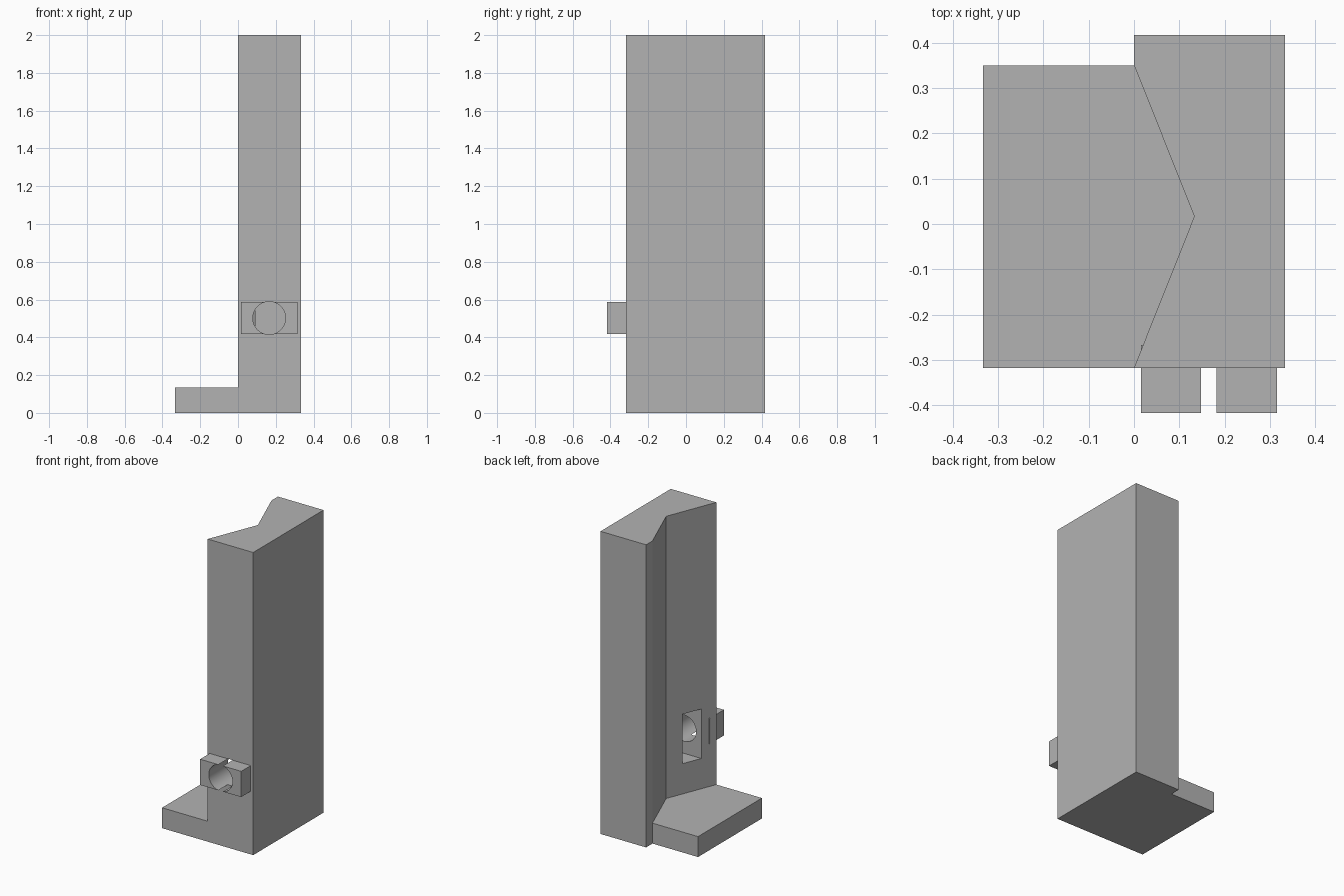
import bpy
import bmesh
import math
from mathutils import Matrix

cube = bpy.data.objects.get("Cube")
if cube:
    bpy.data.objects.remove(cube, do_unlink=True)

grey = bpy.data.materials.new("plain grey")
grey.use_nodes = True
colour = (0.45, 0.45, 0.45, 1)
grey.diffuse_color = colour
grey.node_tree.nodes["Principled BSDF"].inputs["Base Color"].default_value = colour


def finish(name, bm):
    bmesh.ops.recalc_face_normals(bm, faces=bm.faces)
    mesh = bpy.data.meshes.new(name)
    bm.to_mesh(mesh)
    bm.free()
    mesh.materials.append(grey)
    obj = bpy.data.objects.new(name, mesh)
    bpy.context.collection.objects.link(obj)
    return obj


def prism(name, outline, z0, z1):
    """Extrude a plan outline upward from z0 to z1."""
    bm = bmesh.new()
    face = bm.faces.new([bm.verts.new((x, y, z0)) for x, y in outline])
    top = bmesh.ops.extrude_face_region(bm, geom=[face])["geom"]
    verts = [g for g in top if isinstance(g, bmesh.types.BMVert)]
    bmesh.ops.translate(bm, verts=verts, vec=(0, 0, z1 - z0))
    return finish(name, bm)


def box(name, x0, x1, y0, y1, z0, z1):
    return prism(name, [(x0, y0), (x1, y0), (x1, y1), (x0, y1)], z0, z1)


def combine(target, tool, operation):
    """Apply a boolean and remove its helper."""
    tool.hide_render = True
    mod = target.modifiers.new(operation.lower(), "BOOLEAN")
    mod.operation, mod.object, mod.solver = operation, tool, "EXACT"
    bpy.ops.object.select_all(action="DESELECT")
    bpy.context.view_layer.objects.active = target
    target.select_set(True)
    bpy.ops.object.modifier_apply(modifier=mod.name)
    bpy.data.objects.remove(tool, do_unlink=True)


front, back, step, right = -0.317, 0.417, 0.35, 0.333
mid_x, mid_z = 0.165, 0.502
radius, clip_half = 0.0867, 0.085

# Tall column with a V groove down one side
column = prism("grooved_column", [(0, front), (right, front), (right, back),
                                  (0, back), (0, step), (0.133, 0.017)], 0, 2)

# Foot plate, running into the groove
combine(column, box("foot_plate", -right, 0.2, front, step, 0, 0.135), "UNION")

# Clip block on the front
combine(column, box("clip_block", mid_x - 0.15, mid_x + 0.15, -back, front + 0.05,
                    mid_z - clip_half, mid_z + clip_half), "UNION")

# Pocket through the groove wall
combine(column, box("pocket_cutter", -0.1, 0.3, -0.217, -0.09, 0.335, 0.662), "DIFFERENCE")

# Round bore, which splits the clip into two jaws and ends in the pocket
bm = bmesh.new()
bmesh.ops.create_cone(bm, cap_ends=True, segments=64, radius1=radius, radius2=radius, depth=0.4,
                      matrix=Matrix.Translation((mid_x, -0.35, mid_z))
                      @ Matrix.Rotation(math.pi / 2, 4, "X"))
combine(column, finish("bore_cutter", bm), "DIFFERENCE")

# Smooth bore, crisp edges elsewhere
bpy.ops.object.shade_smooth_by_angle(angle=math.radians(20))
